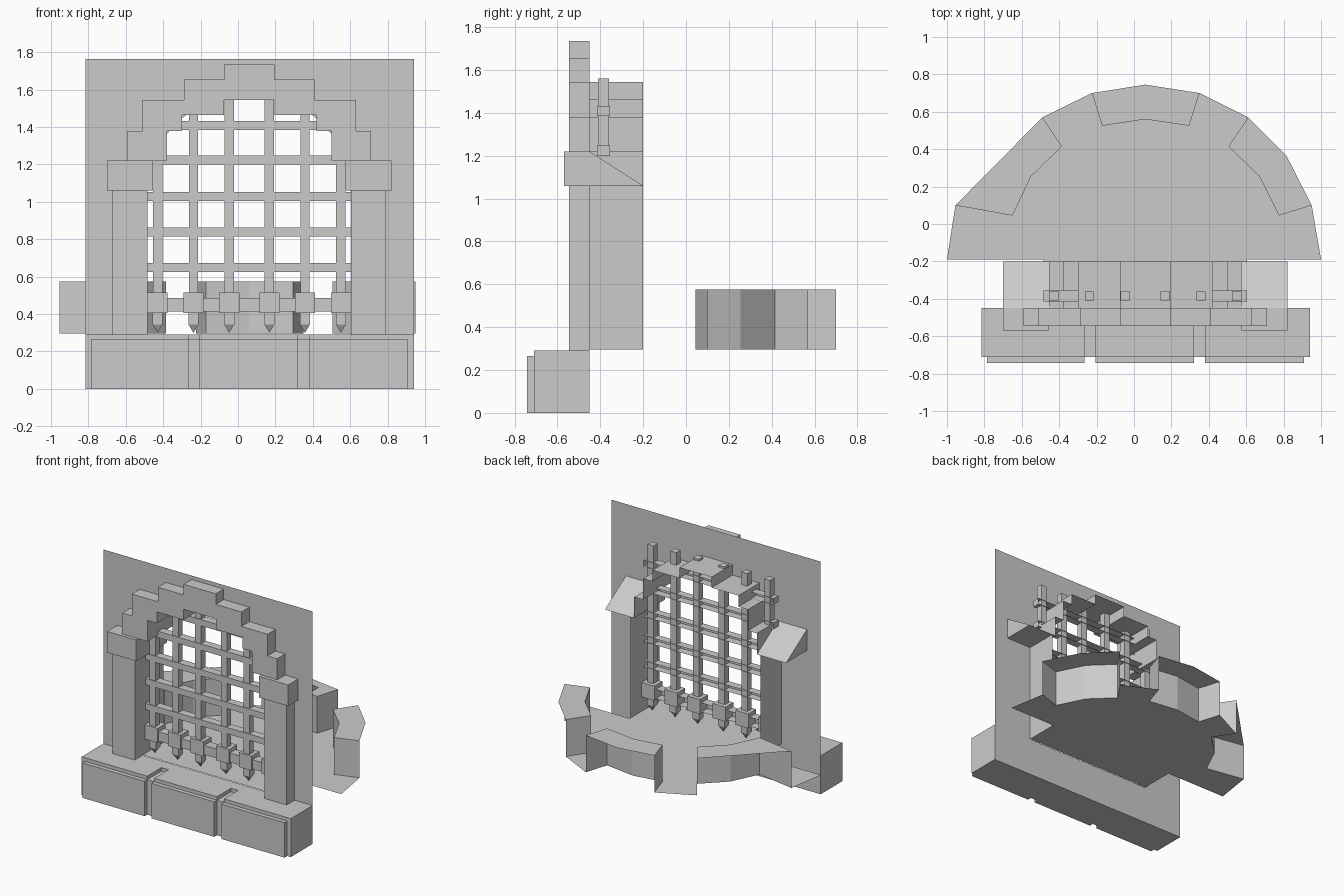
import bpy, bmesh

if "Cube" in bpy.data.objects:
    bpy.data.objects.remove(bpy.data.objects["Cube"])

CX = 0.06          # gate centre line
WALL, BACK = -0.45, -0.20
FLOOR = 0.295


def mesh_object(name, verts, faces, fix_normals=True):
    bm = bmesh.new()
    vs = [bm.verts.new(v) for v in verts]
    for f in faces:
        bm.faces.new([vs[i] for i in f])
    if fix_normals:
        bmesh.ops.recalc_face_normals(bm, faces=bm.faces)
    me = bpy.data.meshes.new(name)
    bm.to_mesh(me)
    bm.free()
    ob = bpy.data.objects.new(name, me)
    bpy.context.collection.objects.link(ob)
    return ob


def box(name, x0, x1, y0, y1, z0, z1, open_back=False):
    v = [(x, y, z) for z in (z0, z1) for y in (y0, y1) for x in (x0, x1)]
    f = [(0, 2, 3, 1), (4, 5, 7, 6), (0, 1, 5, 4), (0, 4, 6, 2), (1, 3, 7, 5)]
    if not open_back:
        f.append((2, 6, 7, 3))
    return mesh_object(name, v, f, not open_back)


def prism(name, pts, y0, y1):
    """Extrude an xz outline along y."""
    n = len(pts)
    v = [(x, y, z) for y in (y0, y1) for x, z in pts]
    f = [tuple(range(n)), tuple(range(n, 2 * n))]
    f += [(i, (i + 1) % n, (i + 1) % n + n, i + n) for i in range(n)]
    return mesh_object(name, v, f)


def mirrored(half):
    """Half profile as offsets from the centre line -> full left-to-right profile."""
    return [(CX - x, z) for x, z in half] + [(CX + x, z) for x, z in reversed(half)]


# Base: core, three facing stones and three top slabs
X0, X1 = -0.815, 0.94
box("base_core", X0, X1, -0.71, WALL, 0, 0.265)
box("base_rear_strip", X0, X1, -0.54, WALL, 0.265, 0.292)
for a, b, c, d in ((-0.785, -0.265, X0, -0.265), (-0.205, 0.32, -0.205, 0.32), (0.38, 0.91, 0.38, X1)):
    box("base_facing_stone", a, b, -0.742, -0.71, 0, 0.265)
    box("base_top_slab", c, d, -0.71, -0.54, 0.265, 0.292)

# Thin wall with a round-headed opening hidden behind the stonework
import math
R, SPRING = 0.56, 1.02
hole = [(CX - R, 0.29)]
hole += [(CX - R * math.cos(math.pi * i / 16), SPRING + R * math.sin(math.pi * i / 16)) for i in range(17)]
hole += [(CX + R, 0.29)]
rim = [(X0, 0.29)]
for x, z in hole[1:-1]:
    dx, dz = x - CX, z - SPRING
    side = (X1 - CX) if dx > 0 else (CX - X0)
    t = min(side / max(abs(dx), 1e-6), (1.765 - SPRING) / max(dz, 1e-6))
    rim.append((CX + dx * t, SPRING + dz * t))
rim.append((X1, 0.29))
n = len(hole)
verts = [(x, WALL, z) for x, z in rim + hole]
faces = [(i, i + 1, n + i + 1, n + i) for i in range(n - 1)]
# square off the two upper corners
for s, cx in ((1, X0), (-1, X1)):
    k = next(i for i in range(n - 1) if abs((rim if s > 0 else rim[::-1])[i + 1][1] - 1.765) < 1e-4)
    i0, i1 = (k, k + 1) if s > 0 else (n - 1 - k, n - 2 - k)
    verts.append((cx, WALL, 1.765))
    faces.append((i0, len(verts) - 1, i1))
mesh_object("wall", verts, faces)
mesh_object("wall_foot", [(X0, WALL, 0), (X1, WALL, 0), (X1, WALL, 0.29), (X0, WALL, 0.29)], [(0, 1, 2, 3)])

# Pillars and capitals with sloping rear wedges
for s in (-1, 1):
    def span(a, b):
        return sorted((CX + s * a, CX + s * b))
    box("pillar", *span(0.545, 0.73), -0.545, WALL, 0.29, 1.06)
    a, b = span(0.515, 0.76)
    box("capital", a, b, -0.57, WALL, 1.06, 1.22)
    tri = [(WALL, 1.06), (BACK, 1.06), (WALL, 1.22)]
    mesh_object("capital_wedge", [(x, y, z) for x in (a, b) for y, z in tri],
                [(0, 1, 2), (3, 5, 4), (0, 3, 4, 1), (1, 4, 5, 2), (2, 5, 3, 0)])

# Stepped arch
inner = [(0.44, 1.22), (0.44, 1.38), (0.36, 1.38), (0.36, 1.465), (0.135, 1.465), (0.135, 1.545)]
outer = [(0.65, 1.22), (0.65, 1.38), (0.57, 1.38), (0.57, 1.545), (0.35, 1.545),
         (0.35, 1.655), (0.135, 1.655), (0.135, 1.735)]
prism("stepped_arch", mirrored(outer) + mirrored(inner)[::-1], -0.545, WALL)

# Passage lining behind the arch
lining = mirrored([(0.545, FLOOR), (0.545, 1.06), (0.515, 1.06), (0.515, 1.22)] + inner)
m = len(lining)
mesh_object("passage_lining", [(x, y, z) for y in (WALL, BACK) for x, z in lining],
            [(i, i + 1, i + 1 + m, i + m) for i in range(m - 1)], False)

# Portcullis bars, lugs and spikes
for z in (0.625, 0.815, 1.005, 1.2, 1.385):
    box("cross_bar", -0.485, 0.605, -0.415, -0.355, z, z + 0.047, True)
box("lower_band", -0.485, 0.605, -0.415, -0.345, 0.415, 0.485, True)
for x in (-0.43, -0.238, -0.047, 0.168, 0.358, 0.55):
    box("upright_bar", x - 0.025, x + 0.025, -0.41, -0.36, 0.485, 1.56)
    box("bar_lug", max(x - 0.054, -0.485), min(x + 0.054, 0.605), -0.425, -0.33, 0.405, 0.515)
    box("spike_stub", x - 0.027, x + 0.027, -0.41, -0.355, 0.345, 0.405)
    q = [(x + a * 0.027, -0.3825 + b * 0.027, 0.345) for a, b in ((-1, -1), (1, -1), (1, 1), (-1, 1))]
    mesh_object("spike_tip", q + [(x, -0.3825, 0.3)],
                [(0, 1, 2, 3), (0, 1, 4), (1, 2, 4), (2, 3, 4), (3, 0, 4)])

# Parapet segments: end + inner faces and a cap, open at the outside
TOP = 0.575
left = [(-0.955, 0.10), (-0.65, 0.045), (-0.55, 0.255), (-0.385, 0.415), (-0.49, 0.57)]
middle = [(-0.225, 0.70), (-0.17, 0.525), (0.06, 0.56), (0.295, 0.525), (0.35, 0.70)]
right = [(0.61, 0.57), (0.505, 0.415), (0.67, 0.255), (0.775, 0.045), (0.95, 0.10)]
for name, seg, mid in (("left", left, (-0.693, 0.365)), ("rear", middle, (0.06, 0.745)),
                       ("right", right, (0.815, 0.365))):
    v = [(x, y, FLOOR) for x, y in seg] + [(x, y, TOP) for x, y in seg] + [(*mid, TOP)]
    f = [(i, i + 1, i + 6, i + 5) for i in range(4)]
    f += [(5, 6, 7, 10), (10, 7, 8, 9)]
    mesh_object("parapet_" + name, v, f)

# Courtyard floor, following the parapet and running into the gateway
floor = [(-1, -0.19)] + left + middle + right + [(1, -0.19), (0.605, -0.19)]
floor += [(0.605, WALL), (-0.485, WALL), (-0.485, -0.19)]
mesh_object("courtyard_floor", [(x, y, FLOOR) for x, y in floor], [tuple(reversed(range(len(floor))))], False)
